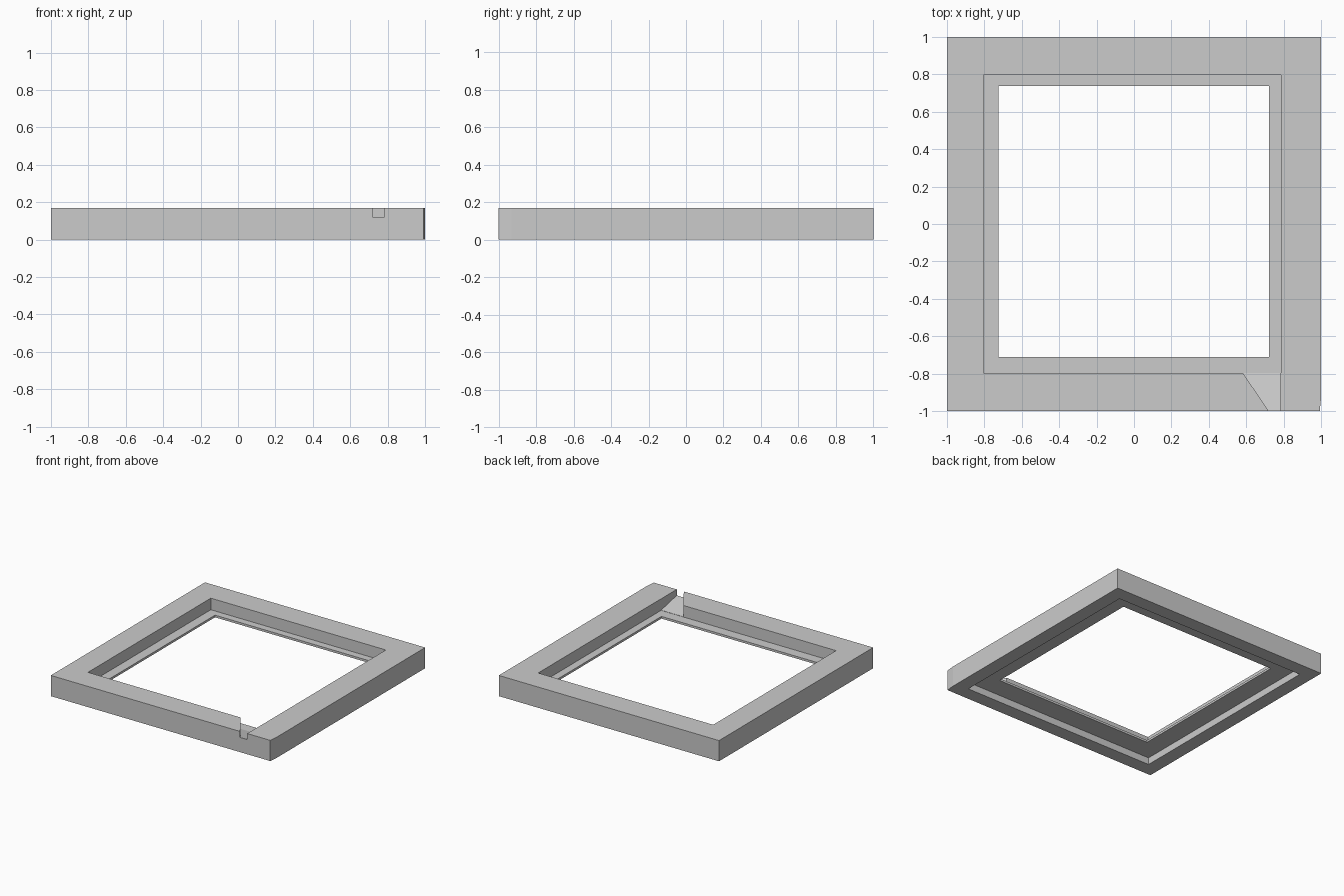
import bpy
import bmesh

if "Cube" in bpy.data.objects:
    bpy.data.objects.remove(bpy.data.objects["Cube"])

HEIGHT = 0.17
LEDGE_TOP, LEDGE_BOTTOM = 0.075, 0.057

gray = bpy.data.materials.new("light gray")
gray.use_nodes = True
gray.diffuse_color = (0.6, 0.6, 0.6, 1)
gray.node_tree.nodes["Principled BSDF"].inputs["Base Color"].default_value = (0.6, 0.6, 0.6, 1)


def prism(name, outline, floor, top):
    """Upright prism; floor is a function of y, so it may slope."""
    bm = bmesh.new()
    low = [bm.verts.new((x, y, floor(y))) for x, y in outline]
    high = [bm.verts.new((x, y, top)) for x, y in outline]
    bm.faces.new(low[::-1])
    bm.faces.new(high)
    for i in range(len(outline)):
        j = (i + 1) % len(outline)
        bm.faces.new((low[i], low[j], high[j], high[i]))
    bmesh.ops.recalc_face_normals(bm, faces=bm.faces)
    mesh = bpy.data.meshes.new(name)
    bm.to_mesh(mesh)
    bm.free()
    mesh.materials.append(gray)
    obj = bpy.data.objects.new(name, mesh)
    bpy.context.collection.objects.link(obj)
    return obj


def rect(x0, x1, y0, y1):
    return [(x0, y0), (x1, y0), (x1, y1), (x0, y1)]


def cut(obj, cutter):
    mod = obj.modifiers.new("cut", "BOOLEAN")
    mod.operation = "DIFFERENCE"
    mod.solver = "EXACT"
    mod.object = cutter
    cutter.hide_render = True
    bpy.context.view_layer.objects.active = obj
    bpy.ops.object.modifier_apply(modifier=mod.name)
    bpy.data.objects.remove(cutter)


# Square frame with one slightly shaved front corner
frame = prism("frame", [(-1, -1), (0.993, -1), (1, -0.93), (1, 1), (-1, 1)],
              lambda y: 0, HEIGHT)

# Upper pocket, lower pocket and the window between them leave a thin ledge
cut(frame, prism("upper_pocket", rect(-0.805, 0.785, -0.797, 0.797),
                 lambda y: LEDGE_TOP, 0.3))
cut(frame, prism("lower_pocket", rect(-0.885, 0.885, -0.885, 0.885),
                 lambda y: -0.1, LEDGE_BOTTOM))
cut(frame, prism("window", rect(-0.725, 0.722, -0.712, 0.737),
                 lambda y: -0.1, 0.3))

# Flared cable notch sloping from the front edge down to the ledge
cut(frame, prism("notch", [(0.747, -1.04), (0.784, -1.04), (0.784, -0.79), (0.578, -0.79)],
                 lambda y: 0.0755 - (y + 0.79) * 0.214, 0.3))
